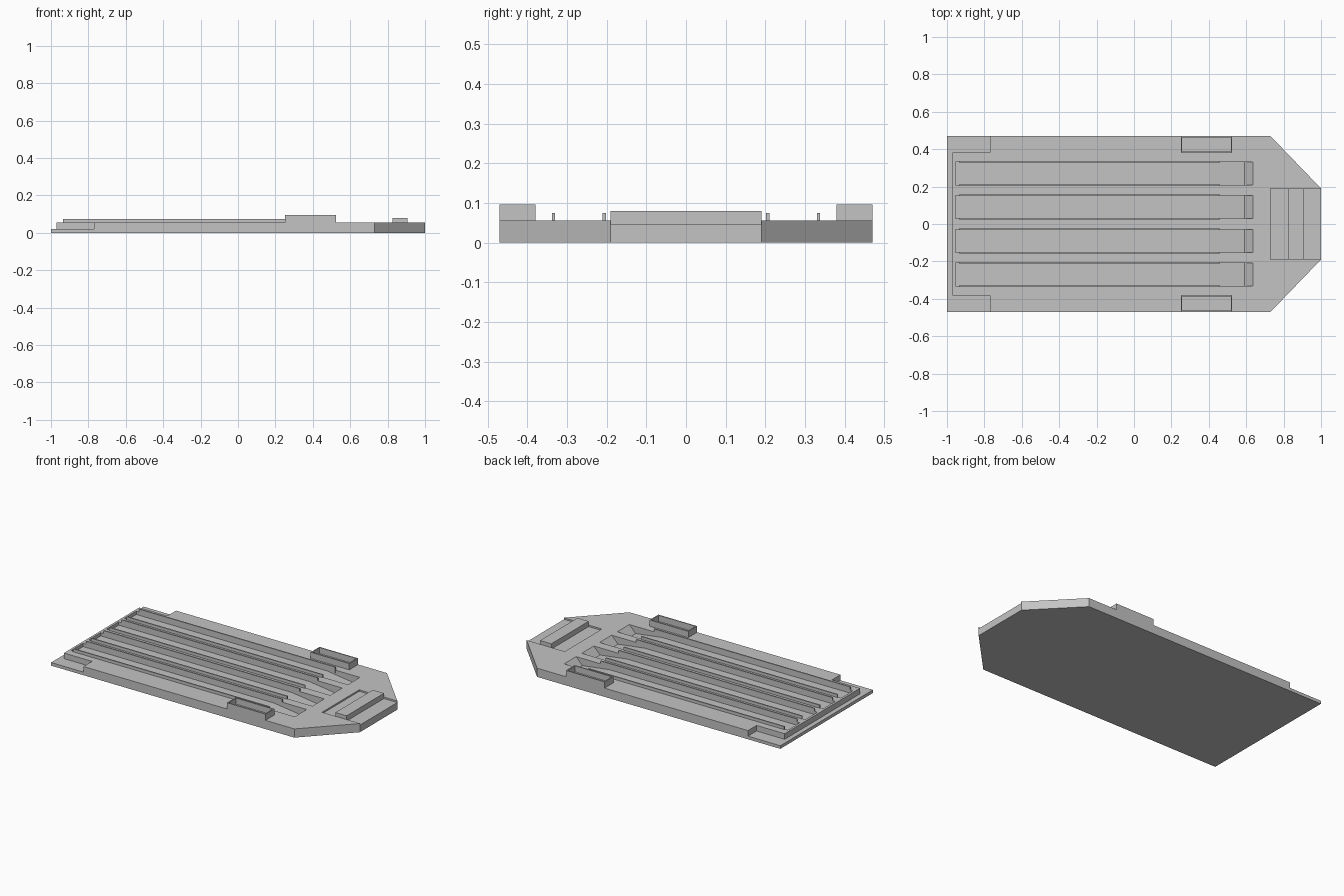
import bpy, bmesh

cube = bpy.data.objects.get("Cube")
if cube:
    bpy.data.objects.remove(cube, do_unlink=True)

grey = bpy.data.materials.new("plain grey")
grey.use_nodes = True
colour = (0.55, 0.55, 0.55, 1)
grey.diffuse_color = colour
grey.node_tree.nodes["Principled BSDF"].inputs["Base Color"].default_value = colour


def prism(name, points, extrude):
    """Extrude a closed outline of 3D points along a vector."""
    bm = bmesh.new()
    face = bm.faces.new([bm.verts.new(p) for p in points])
    out = bmesh.ops.extrude_face_region(bm, geom=[face])
    moved = [v for v in out["geom"] if isinstance(v, bmesh.types.BMVert)]
    bmesh.ops.translate(bm, verts=moved, vec=extrude)
    bmesh.ops.recalc_face_normals(bm, faces=bm.faces)
    mesh = bpy.data.meshes.new(name)
    bm.to_mesh(mesh)
    bm.free()
    mesh.materials.append(grey)
    obj = bpy.data.objects.new(name, mesh)
    bpy.context.collection.objects.link(obj)
    return obj


def box(name, x0, x1, y0, y1, z0, z1):
    corners = [(x0, y0, z0), (x1, y0, z0), (x1, y1, z0), (x0, y1, z0)]
    return prism(name, corners, (0, 0, z1 - z0))


def cut(target, cutter):
    """Subtract a cutter, bake the result and remove the cutter."""
    cutter.hide_render = True
    mod = target.modifiers.new("cut", "BOOLEAN")
    mod.operation = "DIFFERENCE"
    mod.solver = "EXACT"
    mod.object = cutter
    bpy.context.view_layer.objects.active = target
    bpy.ops.object.modifier_apply(modifier=mod.name)
    bpy.data.objects.remove(cutter, do_unlink=True)


DECK, STEP, HALF, NOSE = 0.056, 0.02, 0.47, 0.19
CHANNEL = 0.061

# Hull slab with chamfered bow
hull = prism("hull", [(-1, -HALF, 0), (0.73, -HALF, 0), (1, -NOSE, 0),
                      (1, NOSE, 0), (0.73, HALF, 0), (-1, HALF, 0)], (0, 0, DECK))

# Low stern ledge and its two corner notches
cut(hull, box("stern_cutter", -1.1, -0.97, -1, 1, STEP, 0.2))
for side in (-1, 1):
    y0, y1 = sorted((side * 0.383, side * 0.6))
    cut(hull, box("corner_cutter", -1.1, -0.77, y0, y1, STEP, 0.2))

# Bow recess and raised crossbar
cut(hull, box("bow_cutter", 0.73, 1.1, -NOSE + 0.001, NOSE - 0.001, 0.046, 0.2))
box("bow_crossbar", 0.825, 0.905, -NOSE, NOSE, 0.04, 0.08)

# Four channels with a sloping pit at the forward end, flanked by rails
profile = [(-0.955, 0.1), (-0.955, 0.035), (0.4, 0.035), (0.59, 0.01),
           (0.635, DECK), (0.635, 0.1)]
for yc in (-0.27, -0.091, 0.091, 0.27):
    cut(hull, prism("channel_cutter", [(x, yc - CHANNEL, z) for x, z in profile],
                    (0, 2 * CHANNEL, 0)))
    for side in (-1, 1):
        y0, y1 = sorted((yc + side * (CHANNEL - 0.001), yc + side * 0.068))
        box("channel_rail", -0.935, 0.46, y0, y1, 0.036, 0.075)

# Open-topped side bins
for side, label in ((-1, "right"), (1, "left")):
    y0, y1 = sorted((side * 0.38, side * HALF))
    side_bin = box(label + "_side_bin", 0.25, 0.525, y0, y1, 0.05, 0.096)
    cut(side_bin, box("bin_cutter", 0.257, 0.518, y0 + 0.007, y1 - 0.007, DECK + 0.001, 0.2))
